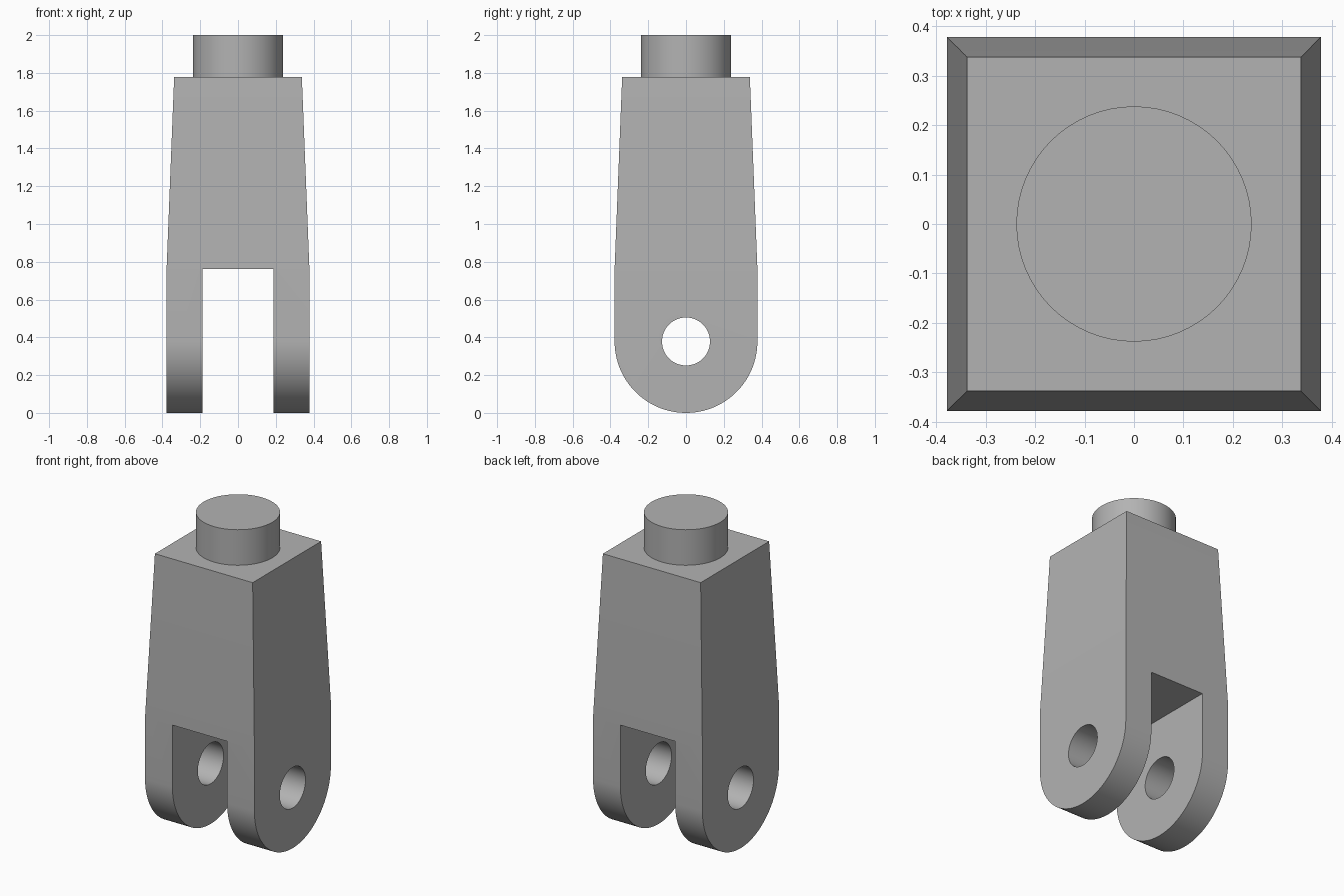
import bpy, bmesh, math

HALF = 0.378        # half width of the lower body
TOP_HALF = 0.338    # half width at the shoulder
FORK_Z = 0.762      # top of the slot, where the taper starts
SHOULDER_Z = 1.778
PIN_Z = HALF
SEGMENTS = 64

if "Cube" in bpy.data.objects:
    bpy.data.objects.remove(bpy.data.objects["Cube"], do_unlink=True)

# Single plain grey
grey = bpy.data.materials.new("plain grey")
grey.use_nodes = True
colour = (0.45, 0.45, 0.45, 1)
grey.diffuse_color = colour
grey.node_tree.nodes["Principled BSDF"].inputs["Base Color"].default_value = colour


def cut(target, cutter):
    """Subtract the cutter from the target, then discard it."""
    cutter.hide_render = True
    mod = target.modifiers.new("cut", "BOOLEAN")
    mod.operation = "DIFFERENCE"
    mod.solver = "EXACT"
    mod.object = cutter
    bpy.context.view_layer.objects.active = target
    bpy.ops.object.modifier_apply(modifier=mod.name)
    bpy.data.objects.remove(cutter, do_unlink=True)


def smooth(obj):
    bpy.ops.object.select_all(action="DESELECT")
    obj.select_set(True)
    bpy.context.view_layer.objects.active = obj
    bpy.ops.object.shade_smooth_by_angle(angle=math.radians(20))


# Body: round-ended side profile extruded across x
profile = [(HALF, FORK_Z)]
for i in range(SEGMENTS + 1):
    a = -math.pi * i / SEGMENTS
    profile.append((HALF * math.cos(a), PIN_Z + HALF * math.sin(a)))
profile.append((-HALF, FORK_Z))

bm = bmesh.new()
side = bm.faces.new([bm.verts.new((-HALF, y, z)) for y, z in profile])
ext = bmesh.ops.extrude_face_region(bm, geom=[side])
for v in ext["geom"]:
    if isinstance(v, bmesh.types.BMVert):
        v.co.x = HALF

# Tapered upper part, pulled up from the flat top
bm.normal_update()
top = next(f for f in bm.faces if all(abs(v.co.z - FORK_Z) < 1e-5 for v in f.verts))
ext = bmesh.ops.extrude_face_region(bm, geom=[top])
for v in ext["geom"]:
    if isinstance(v, bmesh.types.BMVert):
        v.co.x *= TOP_HALF / HALF
        v.co.y *= TOP_HALF / HALF
        v.co.z = SHOULDER_Z
if top.is_valid:
    bm.faces.remove(top)
bmesh.ops.recalc_face_normals(bm, faces=bm.faces)
mesh = bpy.data.meshes.new("fork_body")
bm.to_mesh(mesh)
bm.free()
body = bpy.data.objects.new("fork_body", mesh)
bpy.context.collection.objects.link(body)
mesh.materials.append(grey)

# Slot between the two lugs
bpy.ops.mesh.primitive_cube_add(size=1, location=(0, 0, FORK_Z - 0.5))
slot = bpy.context.object
slot.name = "slot_cutter"
slot.scale = (HALF, 2, 1)
cut(body, slot)

# Pin hole through both lugs
bpy.ops.mesh.primitive_cylinder_add(vertices=SEGMENTS, radius=0.127, depth=2,
                                    location=(0, 0, PIN_Z), rotation=(0, math.pi / 2, 0))
hole = bpy.context.object
hole.name = "pin_hole_cutter"
cut(body, hole)
smooth(body)

# Round stud on the shoulder
bpy.ops.mesh.primitive_cylinder_add(vertices=SEGMENTS, radius=0.238, depth=2 - SHOULDER_Z,
                                    location=(0, 0, (2 + SHOULDER_Z) / 2))
stud = bpy.context.object
stud.name = "top_stud"
stud.data.materials.append(grey)
smooth(stud)
